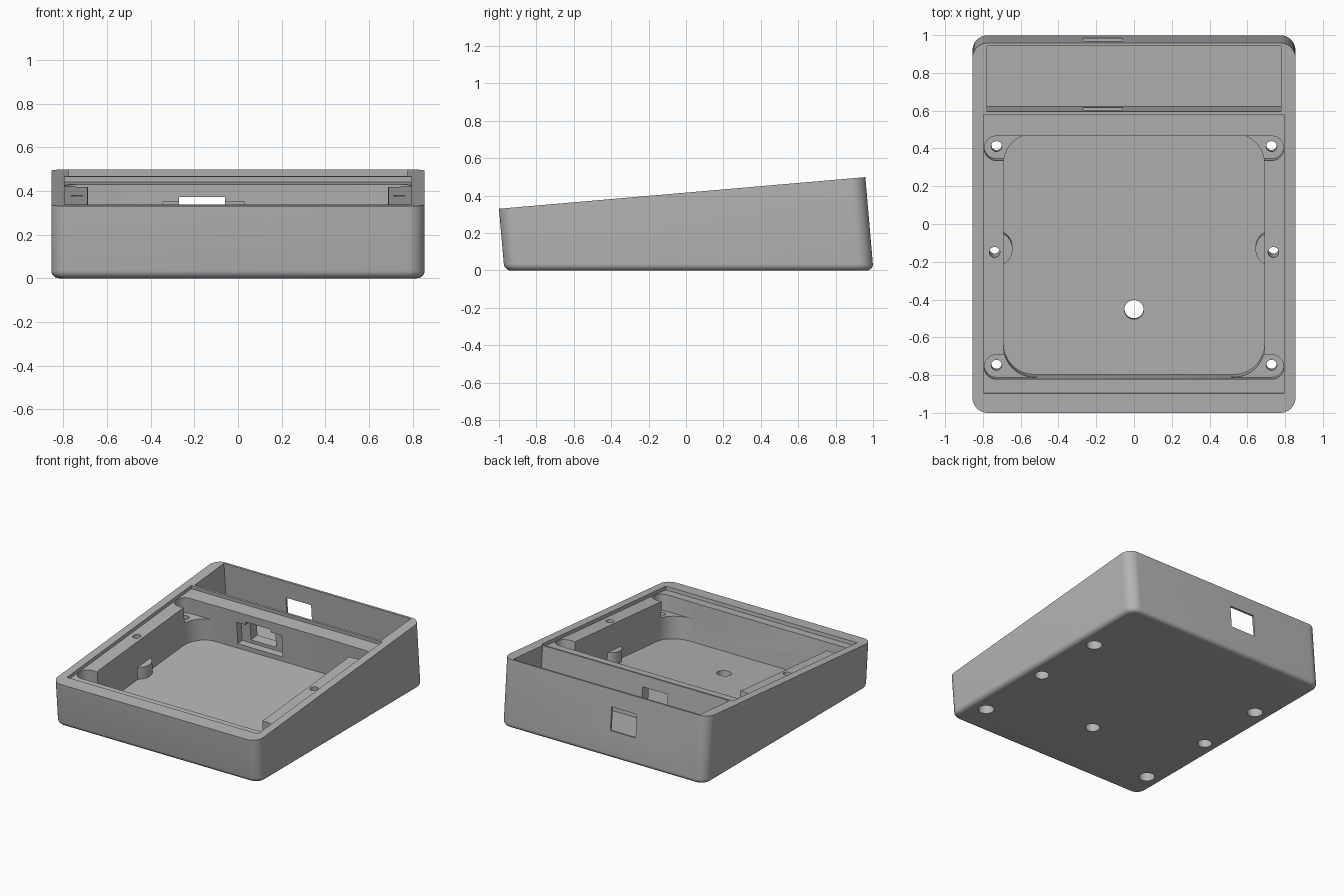
import bpy, bmesh, math
from mathutils import Matrix

cube = bpy.data.objects.get("Cube")
if cube:
    bpy.data.objects.remove(cube, do_unlink=True)

grey = bpy.data.materials.new("mid grey plastic")
grey.use_nodes = True
COLOR = (0.46, 0.46, 0.46, 1)
grey.diffuse_color = COLOR
grey.node_tree.nodes["Principled BSDF"].inputs["Base Color"].default_value = COLOR

# Sloped frame: origin on the top face, w points out of the top
SLOPE = Matrix.Translation((0, 0, 0.416)) @ Matrix.Rotation(math.radians(4.95), 4, 'X')


def fix_normals(bm):
    bmesh.ops.recalc_face_normals(bm, faces=bm.faces[:])
    bm.normal_update()


def round_edges(bm, edges, radius, segments):
    fix_normals(bm)
    bmesh.ops.bevel(bm, geom=edges, offset=radius, segments=segments,
                    profile=0.5, affect='EDGES', clamp_overlap=True)


def finish(bm, name):
    fix_normals(bm)
    mesh = bpy.data.meshes.new(name)
    bm.to_mesh(mesh)
    bm.free()
    mesh.materials.append(grey)
    obj = bpy.data.objects.new(name, mesh)
    bpy.context.collection.objects.link(obj)
    return obj


def box(x0, x1, v0, v1, w0, w1, radius=0.0):
    """Box in the sloped frame, optionally with rounded upright edges."""
    bm = bmesh.new()
    size = Matrix.Diagonal((x1 - x0, v1 - v0, w1 - w0, 1))
    mid = Matrix.Translation(((x0 + x1) / 2, (v0 + v1) / 2, (w0 + w1) / 2))
    bmesh.ops.create_cube(bm, size=1, matrix=mid @ size)
    if radius:
        upright = [e for e in bm.edges
                   if abs(e.verts[0].co.z - e.verts[1].co.z) > 0.01]
        round_edges(bm, upright, radius, 10)
    bm.transform(SLOPE)
    return finish(bm, "tool")


def rod(x, v, w0, w1, r, along_v=False):
    """Cylinder in the sloped frame, upright or running front to back."""
    bm = bmesh.new()
    bmesh.ops.create_cone(bm, cap_ends=True, segments=40, radius1=r, radius2=r,
                          depth=abs(w1 - w0))
    if along_v:
        bm.transform(Matrix.Rotation(math.pi / 2, 4, 'X'))
    mid = (w0 + w1) / 2
    bm.transform(SLOPE @ Matrix.Translation((x, mid, v) if along_v else (x, v, mid)))
    return finish(bm, "tool")


def combine(target, tool, operation='DIFFERENCE'):
    mod = target.modifiers.new("bool", 'BOOLEAN')
    mod.operation = operation
    mod.solver = 'EXACT'
    mod.object = tool
    bpy.context.view_layer.objects.active = target
    bpy.ops.object.modifier_apply(modifier=mod.name)
    bpy.data.objects.remove(tool, do_unlink=True)


# Outer body: wedge with rounded uprights and a rounded bottom edge
bm = bmesh.new()
side = [(-1.0, 0.33), (-0.971, 0), (1.002, 0), (0.959, 0.499)]
left, right = [[bm.verts.new((x, y, z)) for y, z in side] for x in (0.855, -0.855)]
bm.faces.new(left)
bm.faces.new(right[::-1])
for i in range(4):
    j = (i + 1) % 4
    bm.faces.new((left[i], right[i], right[j], left[j]))
uprights = [e for e in bm.edges if abs(e.verts[0].co.z - e.verts[1].co.z) > 0.25]
round_edges(bm, uprights, 0.08, 10)
bottom = [e for e in bm.edges if all(v.co.z < 0.001 for v in e.verts)]
round_edges(bm, bottom, 0.035, 6)
case = finish(bm, "sloped_case")

FLOOR = -0.31
ABOVE = 0.1

# Shallow seat for the cover plate, main pocket and rear compartment
combine(case, box(-0.795, 0.795, -0.9, 0.581, -0.026, ABOVE))
combine(case, box(-0.69, 0.69, -0.826, 0.468, FLOOR, ABOVE, 0.16))
combine(case, box(-0.777, 0.777, 0.597, 0.947, FLOOR - 0.01, ABOVE))

for s in (-1, 1):
    # Corner screw ears, with countersunk holes from below
    for v in (0.4, -0.762):
        a, b = sorted((s * 0.45, s * 0.793))
        combine(case, box(a, b, v - 0.065, v + 0.065, -0.145, ABOVE, 0.064))
        combine(case, rod(s * 0.728, v, -0.7, ABOVE, 0.028))
        combine(case, rod(s * 0.728, v, -0.7, -0.25, 0.055))
    # Side screw bosses rising from the floor
    combine(case, rod(s * 0.735, -0.152, FLOOR - 0.03, -0.22, 0.092), 'UNION')
    combine(case, rod(s * 0.738, -0.152, -0.7, ABOVE, 0.028))
    combine(case, rod(s * 0.738, -0.152, -0.7, -0.27, 0.05))

# Drain hole in the floor
combine(case, rod(0, -0.482, -0.7, 0, 0.051))

# Connector openings: divider recess and slot, rear port and round jack
combine(case, box(-0.345, 0.03, 0.4, 0.52, -0.275, -0.108))
combine(case, box(-0.27, -0.06, 0.4, 0.65, -0.25, -0.085))
combine(case, box(-0.27, -0.06, 0.9, 1.1, -0.3, -0.127))
combine(case, rod(-0.555, -0.215, 0.9, 1.1, 0.057, along_v=True))

# Smooth the rounded parts, keep the edges crisp
bpy.ops.object.select_all(action='DESELECT')
case.select_set(True)
bpy.context.view_layer.objects.active = case
bpy.ops.object.shade_smooth_by_angle(angle=math.radians(30))
